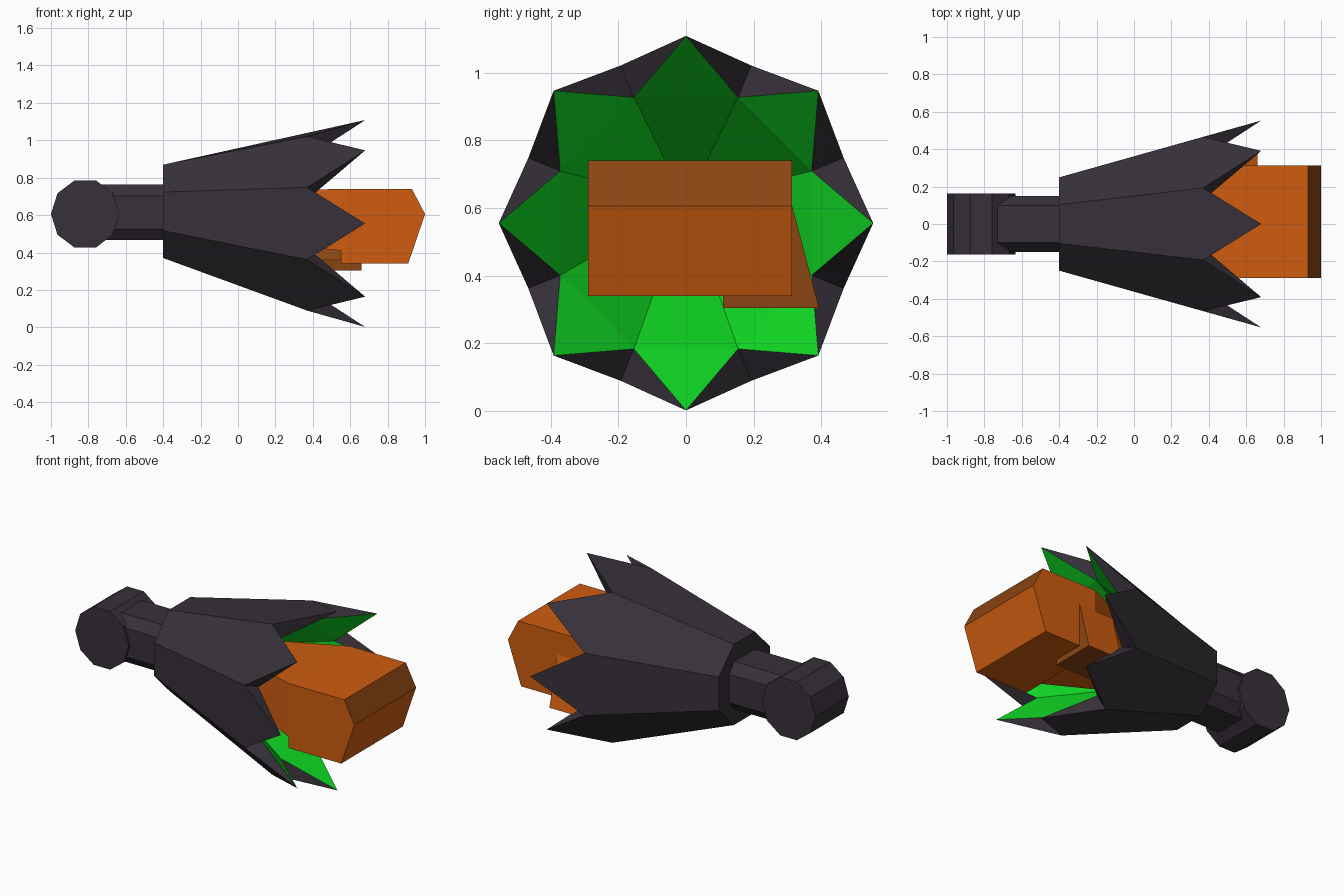
import bpy, bmesh, math
from mathutils import Vector

if "Cube" in bpy.data.objects:
    bpy.data.objects.remove(bpy.data.objects["Cube"])


def material(name, rgb):
    m = bpy.data.materials.new(name)
    m.diffuse_color = (*rgb, 1)
    m.use_nodes = True
    m.node_tree.nodes["Principled BSDF"].inputs["Base Color"].default_value = m.diffuse_color
    return m


DARK = material("charcoal", (0.038, 0.030, 0.041))
GREEN = material("bright green", (0.005, 0.72, 0.018))
ORANGE = material("orange", (0.62, 0.108, 0.005))
BROWN = material("brown orange", (0.26, 0.06, 0.006))


def finish(bm, name, mats):
    bmesh.ops.recalc_face_normals(bm, faces=bm.faces)
    mesh = bpy.data.meshes.new(name)
    bm.to_mesh(mesh)
    bm.free()
    for m in mats:
        mesh.materials.append(m)
    ob = bpy.data.objects.new(name, mesh)
    bpy.context.collection.objects.link(ob)
    return ob


def prism(name, start, end, mats, rule=None):
    """Join two matching outlines into a closed solid."""
    bm = bmesh.new()
    a = [bm.verts.new(p) for p in start]
    b = [bm.verts.new(p) for p in end]
    bm.faces.new(a)
    bm.faces.new(b)
    for i in range(len(a)):
        j = (i + 1) % len(a)
        bm.faces.new((a[i], a[j], b[j], b[i]))
    if rule:
        bmesh.ops.recalc_face_normals(bm, faces=bm.faces)
        for f in bm.faces:
            f.normal_update()
            f.material_index = rule(f)
    return finish(bm, name, mats)


def ring(bm, x, z, r, offset):
    """Eight points around the x axis."""
    out = []
    for k in range(8):
        t = math.radians(45 * k + offset)
        out.append(bm.verts.new((x, r * math.cos(t), z + r * math.sin(t))))
    return out


# Flared shell with eight pointed petals and a green lining
bm = bmesh.new()
base = ring(bm, -0.40, 0.62, 0.27, -22.5)
valley = ring(bm, 0.37, 0.555, 0.504, -22.5)
inner = ring(bm, 0.40, 0.555, 0.402, -22.5)
tips = ring(bm, 0.68, 0.555, 0.553, 0)
apex = bm.verts.new((-0.36, 0, 0.615))
bm.faces.new(base)
for k in range(8):
    n = (k + 1) % 8
    bm.faces.new((base[k], base[n], valley[n], tips[k], valley[k]))
    bm.faces.new((valley[k], tips[k], inner[k]))
    bm.faces.new((valley[n], inner[n], tips[k]))
    for f in ((inner[k], tips[k], inner[n]), (inner[k], inner[n], apex)):
        bm.faces.new(f).material_index = 1
finish(bm, "petal_shell", [DARK, GREEN])

# Neck: octagonal bar
half = [(0.15, 0.088), (0.10, 0.148), (-0.10, 0.148), (-0.15, 0.088)]
section = half + [(-y, -z) for y, z in half]
prism("neck", [(-0.76, y, 0.615 + z) for y, z in section],
      [(-0.38, y, 0.615 + z) for y, z in section], [DARK])

# Pivot drum: ten-sided, lying across y
drum = [(-0.817 + 0.183 * math.cos(math.radians(36 * k)),
         0.606 + 0.189 * math.sin(math.radians(36 * k))) for k in range(10)]
prism("pivot_drum", [(x, -0.164, z) for x, z in drum],
      [(x, 0.164, z) for x, z in drum], [DARK])

# Fist block with a darker slanted upper front
side = [(0.55, 0.34), (0.91, 0.34), (1.0, 0.605), (0.93, 0.74), (0.55, 0.74)]
prism("fist_block", [(x, -0.29, z) for x, z in side],
      [(x, 0.313, z) for x, z in side], [ORANGE, BROWN],
      lambda f: int(f.normal.x > 0.5 and f.normal.z > 0.2))

# Wrist: narrows into the shell
prism("wrist_block",
      [(0.55, -0.29, 0.41), (0.55, 0.313, 0.41), (0.55, 0.313, 0.74), (0.55, -0.29, 0.74)],
      [(0.15, -0.15, 0.45), (0.15, 0.15, 0.45), (0.15, 0.15, 0.73), (0.15, -0.15, 0.73)],
      [ORANGE])

# Thumb wedge under the +y side
thumb = [(0.11, 0.305), (0.393, 0.305), (0.314, 0.605), (0.11, 0.36)]
prism("thumb_wedge", [(0.42, y, z) for y, z in thumb],
      [(0.66, y, z) for y, z in thumb], [ORANGE, BROWN],
      lambda f: int(f.normal.y < 0.5))
